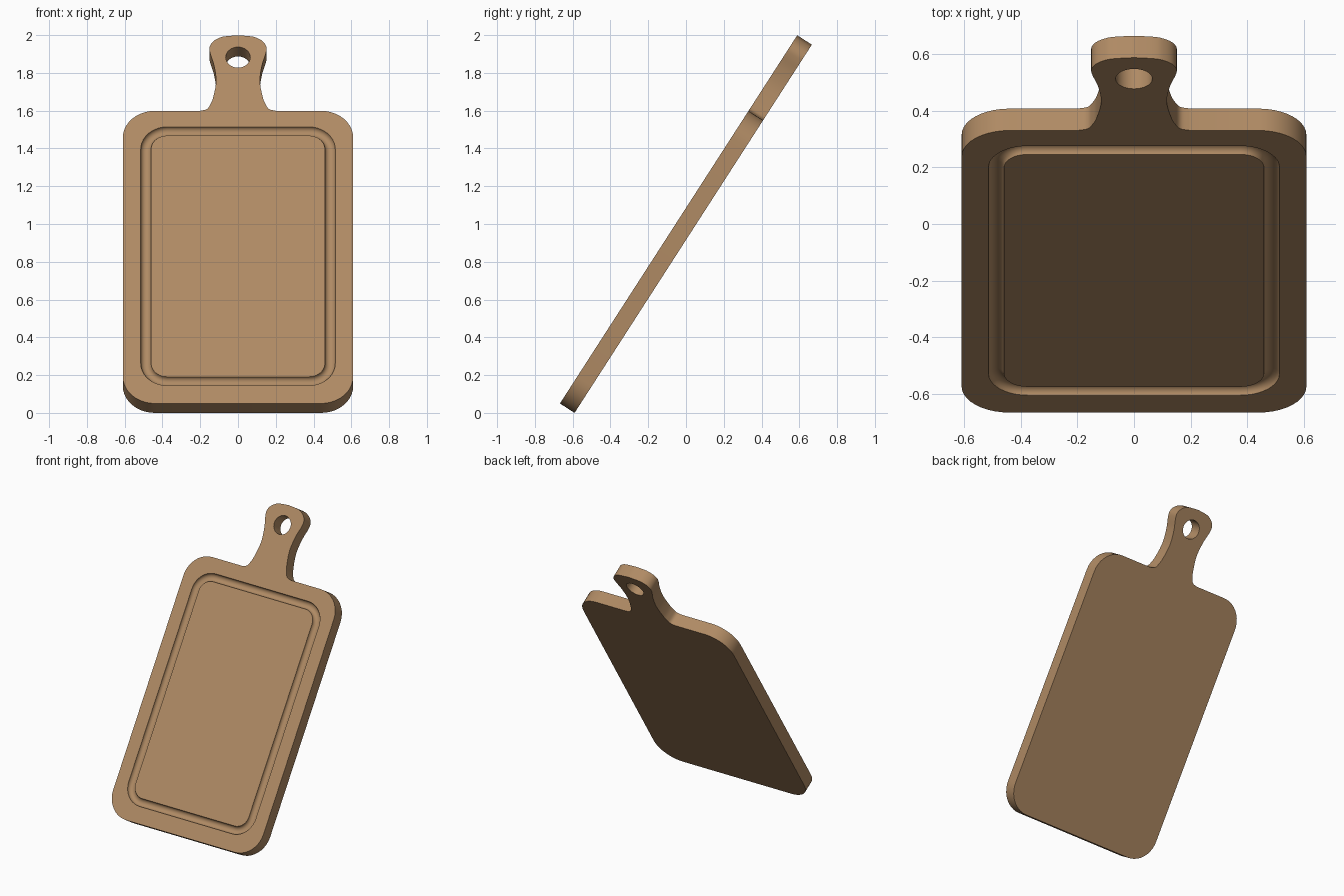
import bpy
import bmesh
from math import cos, sin, pi, radians
from mathutils import Vector
from mathutils.geometry import interpolate_bezier

cube = bpy.data.objects.get("Cube")
if cube:
    bpy.data.objects.remove(cube)

WIDTH, SHOULDER, THICK = 0.61, 1.843, 0.092   # half width, body length, thickness
LEAN = radians(57.2)


def arc(cx, cy, r, start, end, steps):
    return [(cx + r * cos(start + (end - start) * i / steps),
             cy + r * sin(start + (end - start) * i / steps)) for i in range(steps + 1)]


def rounded_rect(x, low, high, r):
    pts = arc(x - r, low + r, r, -pi / 2, 0, 10) + arc(x - r, high - r, r, 0, pi / 2, 10)
    return pts + [(-px, py) for px, py in reversed(pts)]


def smooth_path(points, steps=5):
    """Curve through the points with Catmull-Rom tangents."""
    p = [Vector((x, y, 0)) for x, y in points]
    out = []
    for i in range(len(p) - 1):
        a, b = p[i], p[i + 1]
        ta = (b - p[i - 1]) / 6 if i else (b - a) / 3
        tb = (p[i + 2] - a) / 6 if i + 2 < len(p) else (b - a) / 3
        out += [(v.x, v.y) for v in interpolate_bezier(a, a + ta, b - tb, b, steps + 1)[:-1]]
    return out + [points[-1]]


# Right half of the outline: body corners, then the waisted handle
handle = smooth_path([(0.2, SHOULDER), (0.165, 1.854), (0.147, 1.882), (0.131, 1.93),
                      (0.116, 2.03), (0.127, 2.13), (0.146, 2.2), (0.151, 2.24),
                      (0.136, 2.275), (0.105, 2.3), (0.07, 2.312), (0, 2.319)])
R = 0.17
half = arc(WIDTH - R, R, R, -pi / 2, 0, 10) + arc(WIDTH - R, SHOULDER - R, R, 0, pi / 2, 10) + handle
outline = half + [(-x, y) for x, y in reversed(half[:-1])]
hole = arc(0, 2.18, 0.065, 0, 2 * pi, 32)[:-1]

bm = bmesh.new()


def ring(points, z):
    vs = [bm.verts.new((x, y, z)) for x, y in points]
    return vs, [bm.edges.new((vs[i - 1], vs[i])) for i in range(len(vs))]


def bridge(a, b):
    for i in range(len(a)):
        bm.faces.new((a[i - 1], a[i], b[i], b[i - 1]))


def fill(*rings):
    bmesh.ops.triangle_fill(bm, edges=[e for r in rings for e in r[1]], use_beauty=True)


# Slab walls and hanging hole
front, back = ring(outline, THICK), ring(outline, 0)
hole_front, hole_back = ring(hole, THICK), ring(hole, 0)
bridge(front[0], back[0])
bridge(hole_front[0], hole_back[0])

# Juice groove: round channel lofted from inset rounded rectangles
CHANNEL, DEPTH, STEPS = 0.055, 0.025, 10
channel = []
for i in range(STEPS + 1):
    t = pi * i / STEPS
    d = CHANNEL * (1 - cos(t)) / 2
    channel.append(ring(rounded_rect(0.515 - d, 0.113 + d, 1.742 - d, 0.14 - d),
                        THICK - DEPTH * sin(t)))
for a, b in zip(channel, channel[1:]):
    bridge(a[0], b[0])

# Flat faces: rim, cutting surface, back
fill(front, hole_front, channel[0])
fill(channel[-1])
fill(back, hole_back)
bmesh.ops.recalc_face_normals(bm, faces=bm.faces[:])

mesh = bpy.data.meshes.new("cutting_board")
bm.to_mesh(mesh)
bm.free()
board = bpy.data.objects.new("cutting_board", mesh)
bpy.context.collection.objects.link(board)
board.rotation_euler.x = LEAN
board.location.y = -0.59

# Wood
wood = bpy.data.materials.new("warm_wood")
wood.use_nodes = True
color = (0.43, 0.255, 0.127, 1)
wood.diffuse_color = color
wood.node_tree.nodes["Principled BSDF"].inputs["Base Color"].default_value = color
mesh.materials.append(wood)

bpy.ops.object.select_all(action='DESELECT')
board.select_set(True)
bpy.context.view_layer.objects.active = board
bpy.ops.object.shade_smooth_by_angle(angle=radians(30))
